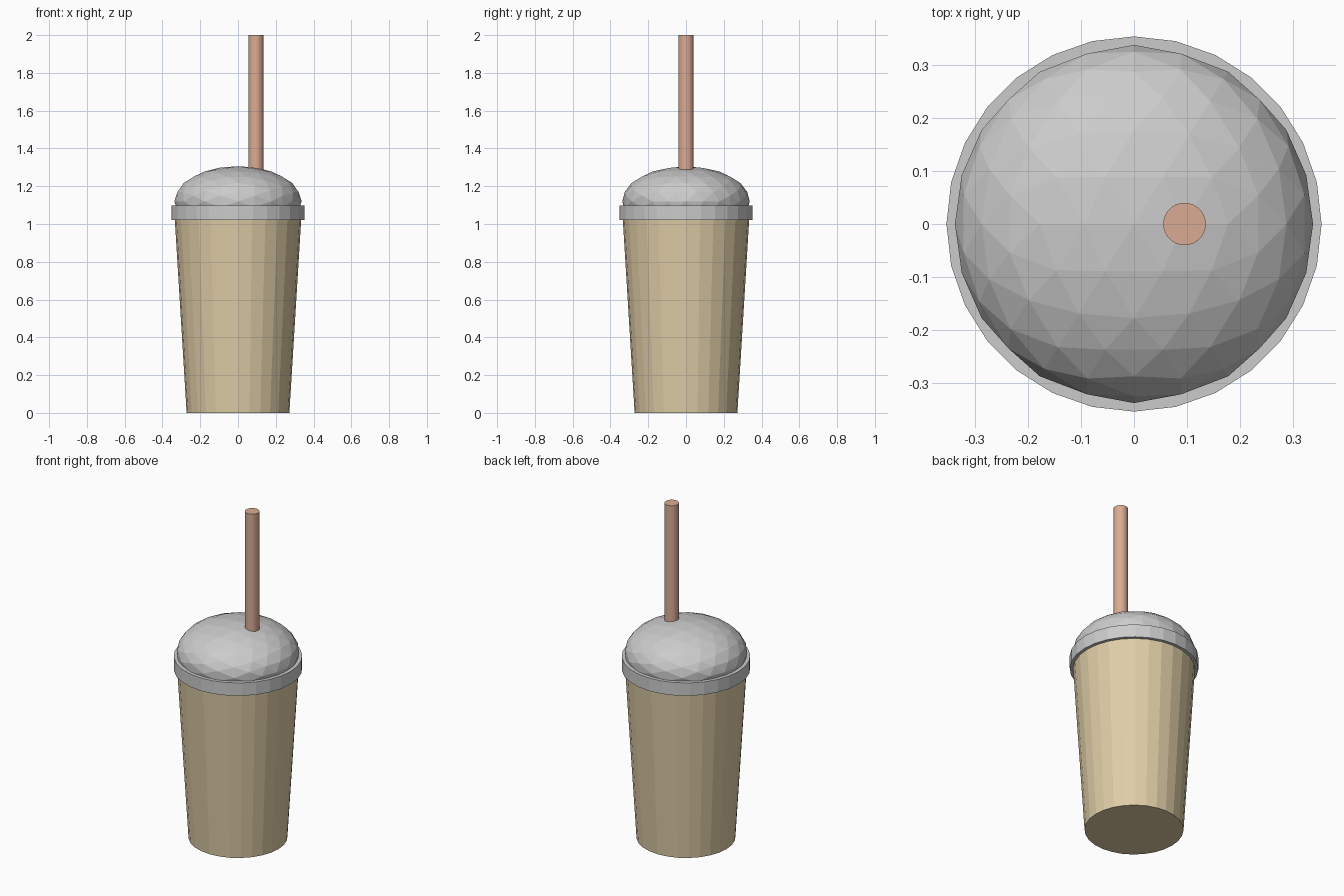
import bpy, bmesh
from mathutils import Matrix

if "Cube" in bpy.data.objects:
    bpy.data.objects.remove(bpy.data.objects["Cube"])


def finish(name, bm, color=None):
    mesh = bpy.data.meshes.new(name)
    bmesh.ops.recalc_face_normals(bm, faces=bm.faces)
    bm.to_mesh(mesh)
    bm.free()
    obj = bpy.data.objects.new(name, mesh)
    bpy.context.collection.objects.link(obj)
    if color:
        mat = bpy.data.materials.new(name + "_colour")
        mat.diffuse_color = (*color, 1)
        mat.use_nodes = True
        mat.node_tree.nodes["Principled BSDF"].inputs["Base Color"].default_value = mat.diffuse_color
        mesh.materials.append(mat)
    return obj


def tapered(name, r_low, r_high, z_low, z_high, x=0, sides=28, color=None):
    bm = bmesh.new()
    bmesh.ops.create_cone(bm, cap_ends=True, segments=sides,
                          radius1=r_low, radius2=r_high, depth=z_high - z_low,
                          matrix=Matrix.Translation((x, 0, (z_low + z_high) / 2)))
    return finish(name, bm, color)


def dome(name, radius, half_height, z):
    # Icosahedron with an edge (not a corner) on top, split twice and rounded
    bm = bmesh.new()
    t = (1 + 5 ** 0.5) / 2
    for a in (-1, 1):
        for b in (-t, t):
            for co in ((a, 0, b), (0, b, a), (b, a, 0)):
                bm.verts.new(co)
    bmesh.ops.convex_hull(bm, input=bm.verts[:])
    for level in range(2):
        bmesh.ops.subdivide_edges(bm, edges=bm.edges[:], cuts=1, use_grid_fill=True)
        for v in bm.verts:
            v.co.normalize()
    for v in bm.verts:
        v.co = (v.co.x * radius, v.co.y * radius, v.co.z * half_height + z)
    return finish(name, bm)


# Cup body
tapered("cup", 0.272, 0.335, 0, 1.03, color=(0.74, 0.61, 0.38))
# Lid: flat rim and domed top
tapered("lid_rim", 0.353, 0.353, 1.02, 1.098)
dome("lid_dome", 0.337, 0.186, 1.12)
# Straw through the dome
tapered("straw", 0.04, 0.04, 0.9, 2.0, x=0.095, color=(0.70, 0.41, 0.29))
